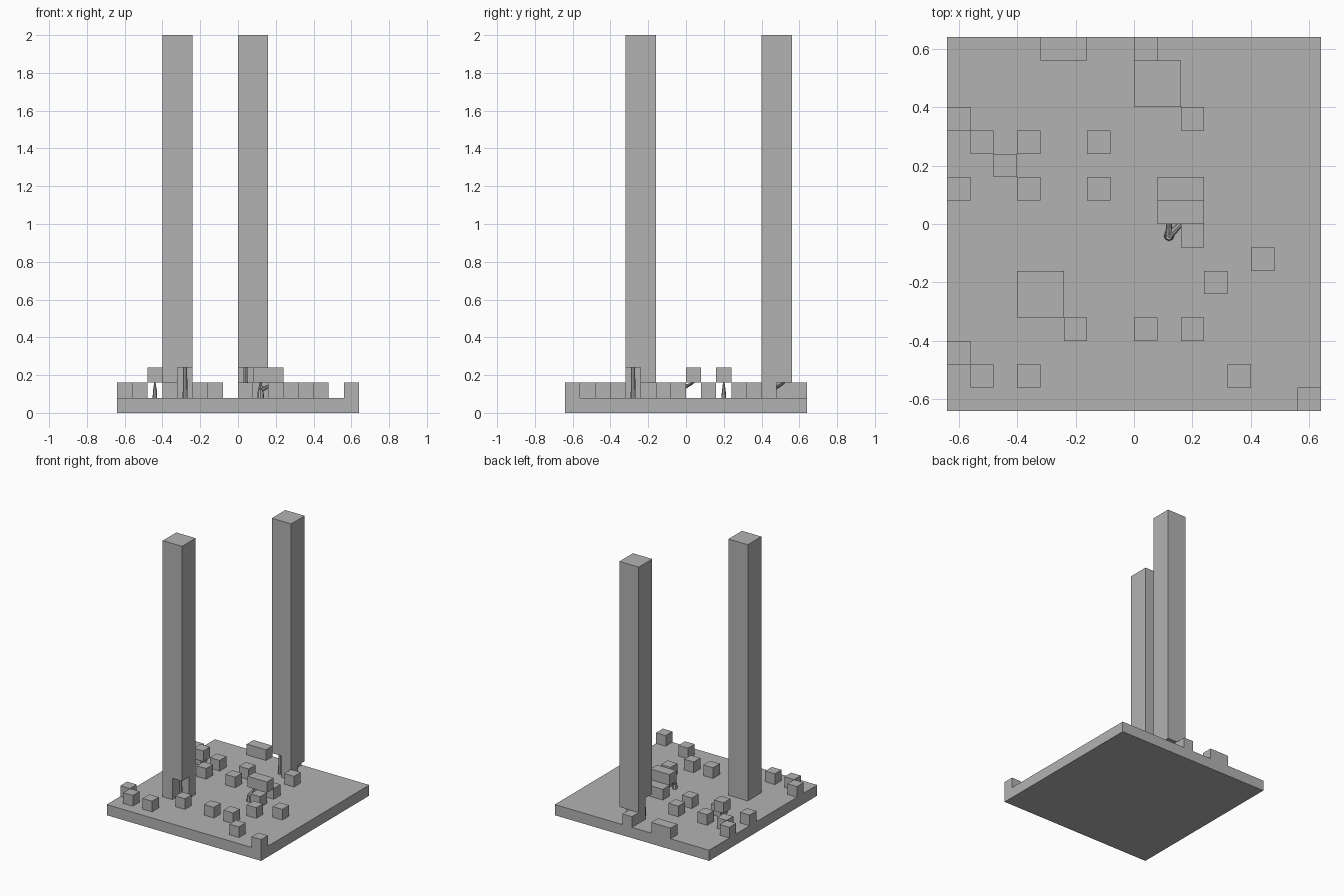
import bpy
import bmesh
from mathutils import Vector

cube = bpy.data.objects.get("Cube")
if cube:
    bpy.data.objects.remove(cube, do_unlink=True)

CELL = 0.08
HALF = 8      # half the base width in cells
TOP = 25      # tower height in cells

grey = bpy.data.materials.new("plain grey")
grey.use_nodes = True
grey.diffuse_color = (0.45, 0.45, 0.45, 1)
grey.node_tree.nodes["Principled BSDF"].inputs["Base Color"].default_value = (0.45, 0.45, 0.45, 1)


def finish(name, bm):
    mesh = bpy.data.meshes.new(name)
    bm.to_mesh(mesh)
    bm.free()
    mesh.materials.append(grey)
    obj = bpy.data.objects.new(name, mesh)
    bpy.context.collection.objects.link(obj)
    return obj


def cells(xs, ys, zs):
    return {(x, y, z) for x in xs for y in ys for z in zs}


def blocks(name, filled):
    """Skin a set of grid cells, keeping only the exposed walls."""
    bm = bmesh.new()
    for cell in filled:
        for axis in range(3):
            for side in (0, 1):
                near = list(cell)
                near[axis] += 2 * side - 1
                if tuple(near) in filled:
                    continue
                u, v = (axis + 1) % 3, (axis + 2) % 3
                corners = []
                for a, b in ((0, 0), (1, 0), (1, 1), (0, 1)):
                    p = Vector(cell)
                    p[axis] += side
                    p[u] += a
                    p[v] += b
                    corners.append(bm.verts.new((p - Vector((HALF, HALF, 0))) * CELL))
                bm.faces.new(corners if side else corners[::-1])
    bmesh.ops.remove_doubles(bm, verts=bm.verts, dist=0.001)
    bmesh.ops.dissolve_limit(bm, angle_limit=0.01, verts=bm.verts, edges=bm.edges)
    return finish(name, bm)


def limb(bm, start, end, r1, r2):
    """Tapered eight-sided stick between two points."""
    start, end = Vector(start), Vector(end)
    axis = end - start
    made = bmesh.ops.create_cone(bm, cap_ends=True, segments=8, radius1=r1,
                                 radius2=r2, depth=axis.length)["verts"]
    turn = axis.to_track_quat("Z", "Y").to_matrix()
    bmesh.ops.rotate(bm, verts=made, matrix=turn)
    bmesh.ops.translate(bm, verts=made, vec=(start + end) / 2)


def tree(name, x, y, r, height, tips):
    """Trunk on the ground with branches reaching up to the tips."""
    bm = bmesh.new()
    limb(bm, (x, y, CELL), (x, y, height), r, r * 0.8)
    for tip in tips:
        limb(bm, (x, y, height - 0.005), tip, r * 0.75, r * 0.3)
    return finish(name, bm)


# Ground slab
size = range(2 * HALF)
blocks("ground", cells(size, size, [0]))

# Scattered single blocks
spots = [(0, 12), (1, 11), (3, 11), (6, 11), (0, 9), (3, 9), (6, 9), (8, 15),
         (10, 12), (10, 7), (13, 6), (11, 5), (5, 3), (8, 3), (10, 3),
         (0, 2), (1, 1), (3, 1), (12, 1), (15, 0)]
for i, (x, y) in enumerate(spots):
    blocks(f"block_{i + 1}", {(x, y, 1)})

# Double blocks
blocks("back_double_block", cells((4, 5), [15], [1]))
blocks("middle_double_block", cells((9, 10), [9], [1]))

# Raised crowns held by small trunks
blocks("small_crown", {(2, 10, 2)})
blocks("wide_crown", cells((9, 10), [8], [2]))

# Front tower, with a notch at one foot corner
blocks("front_tower", cells((3, 4), (4, 5), range(1, TOP)) - cells([4], [4], (1, 2)))

# Back tower, raised on two diagonal feet
tower = cells((8, 9), (13, 14), range(2, TOP)) - {(8, 13, 2)}
blocks("back_tower", tower | {(9, 13, 1), (8, 14, 1)})

# Trunks and branches
tree("small_trunk", -0.44, 0.20, 0.012, 0.13, [(-0.44, 0.20, 0.163)])
tree("wide_trunk", 0.12, -0.04, 0.018, 0.125, [(0.12, 0.04, 0.16), (0.20, 0.04, 0.16)])
tree("front_tower_trunk", -0.28, -0.28, 0.013, 0.24, [])
tree("back_tower_trunk", 0.04, 0.44, 0.013, 0.24, [])
branch = bmesh.new()
limb(branch, (0.04, 0.44, 0.11), (0.12, 0.52, 0.16), 0.01, 0.006)
finish("back_tower_branch", branch)
